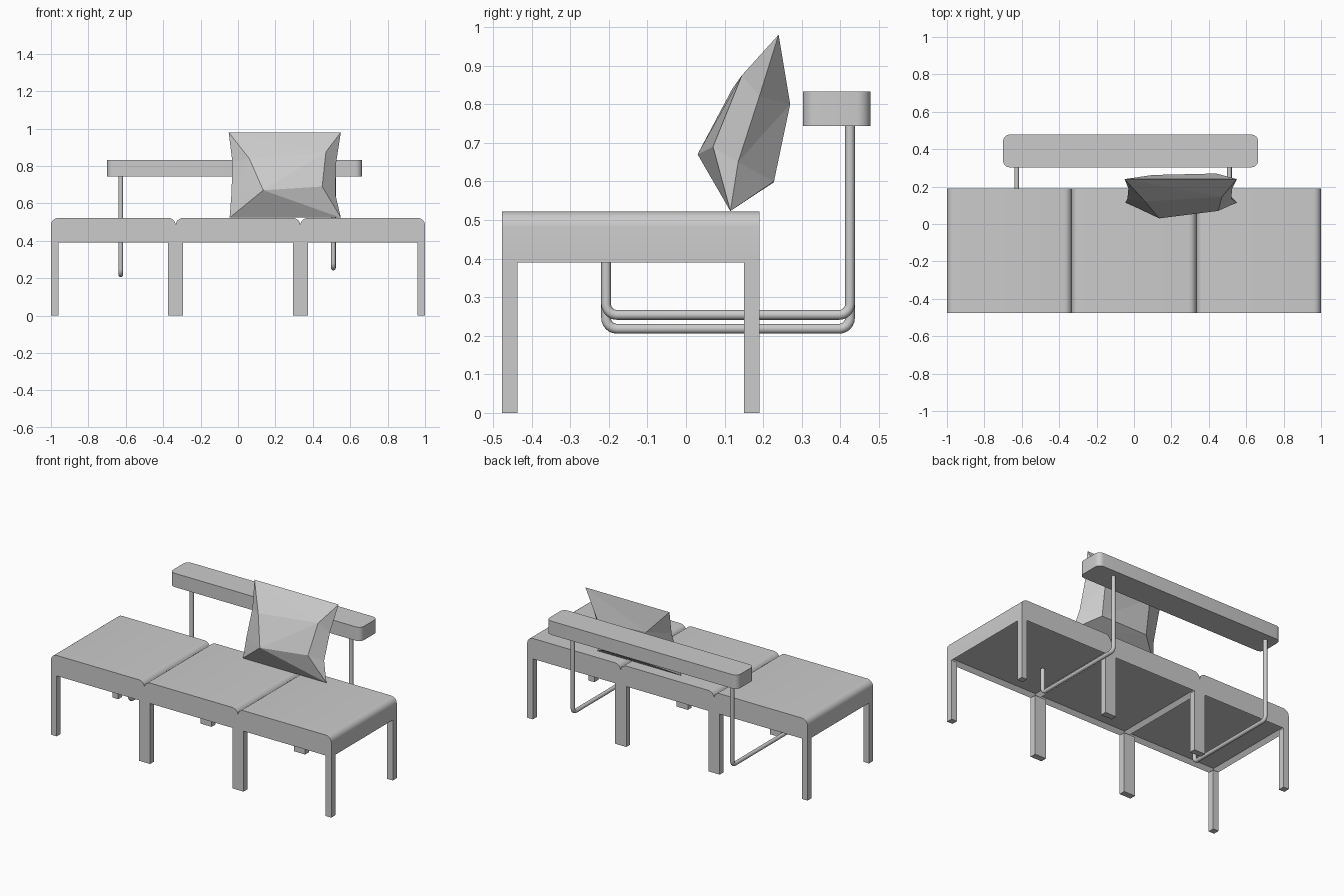
import bpy, bmesh, math
from mathutils import Vector

cube = bpy.data.objects.get("Cube")
if cube:
    bpy.data.objects.remove(cube, do_unlink=True)

grey = bpy.data.materials.new("plain grey")
grey.use_nodes = True
grey.diffuse_color = (0.6, 0.6, 0.6, 1)
grey.node_tree.nodes["Principled BSDF"].inputs["Base Color"].default_value = (0.6, 0.6, 0.6, 1)

FRONT, BACK = -0.477, 0.19
SEAT_LOW, SEAT_TOP = 0.39, 0.522
THICK = 0.04


def finish(name, bm, smooth=False):
    bmesh.ops.recalc_face_normals(bm, faces=bm.faces)
    mesh = bpy.data.meshes.new(name)
    bm.to_mesh(mesh)
    bm.free()
    obj = bpy.data.objects.new(name, mesh)
    bpy.context.collection.objects.link(obj)
    mesh.materials.append(grey)
    if smooth:
        bpy.ops.object.select_all(action='DESELECT')
        obj.select_set(True)
        bpy.context.view_layer.objects.active = obj
        bpy.ops.object.shade_smooth_by_angle(angle=math.radians(35))
    return obj


def box(x0, x1, y0, y1, z0, z1):
    bm = bmesh.new()
    bmesh.ops.create_cube(bm, size=1)
    for v in bm.verts:
        v.co = ((x0 + x1) / 2 + v.co.x * (x1 - x0),
                (y0 + y1) / 2 + v.co.y * (y1 - y0),
                (z0 + z1) / 2 + v.co.z * (z1 - z0))
    return bm


def round_edges(bm, test, radius):
    edges = [e for e in bm.edges if test(e)]
    bmesh.ops.bevel(bm, geom=edges, offset=radius, segments=6, profile=0.5, affect='EDGES')


def runs_along(edge, axis):
    d = edge.verts[0].co - edge.verts[1].co
    return abs(d[axis]) > 0.99 * d.length


# Three seat cushions, rounded on their side edges, recessed underneath
for i, side in enumerate(("right", "middle", "left")):
    x0 = -1 + i * 2 / 3
    bm = box(x0, x0 + 2 / 3, FRONT, BACK, SEAT_LOW, SEAT_TOP)
    round_edges(bm, lambda e: runs_along(e, 1) and e.verts[0].co.z > 0.5, THICK)
    bm.normal_update()
    bottom = [f for f in bm.faces if f.normal.z < -0.9]
    bmesh.ops.inset_region(bm, faces=bottom, thickness=0.03)
    bmesh.ops.translate(bm, verts=bottom[0].verts, vec=(0, 0, 0.025))
    finish(side + "_seat", bm, True)

# Legs, single at the ends and double width under the seams
for x, half in ((-0.98, 0.02), (-1 / 3, 0.04), (1 / 3, 0.04), (0.98, 0.02)):
    for name, y in (("front_leg", FRONT), ("back_leg", BACK - THICK)):
        finish(name, box(x - half, x + half, y, y + THICK, 0, SEAT_LOW))

# Backrest bar with rounded corners
bm = box(-0.70, 0.663, 0.303, 0.478, 0.744, 0.833)
round_edges(bm, lambda e: runs_along(e, 2), 0.035)
finish("backrest", bm, True)


# Bent tube supports running under the seat
def support(name, x, z, radius=0.0127, bend=0.028, steps=6, sides=12):
    path = [Vector((x, -0.207, 0.41))]
    for y, start in ((-0.207 + bend, math.pi), (0.425 - bend, 1.5 * math.pi)):
        for k in range(steps + 1):
            a = start + k * math.pi / 2 / steps
            path.append(Vector((x, y + bend * math.cos(a), z + bend + bend * math.sin(a))))
    path.append(Vector((x, 0.425, 0.746)))
    bm = bmesh.new()
    rings = []
    for k, p in enumerate(path):
        t = (path[min(k + 1, len(path) - 1)] - path[max(k - 1, 0)]).normalized()
        if k in (0, len(path) - 1):
            t = Vector((0, 0, -1 if k == 0 else 1))
        across = Vector((1, 0, 0))
        up = t.cross(across)
        angles = [2 * math.pi * s / sides for s in range(sides)]
        rings.append([bm.verts.new(p + radius * (across * math.cos(a) + up * math.sin(a)))
                      for a in angles])
    for r, q in zip(rings, rings[1:]):
        for s in range(sides):
            n = (s + 1) % sides
            bm.faces.new((r[s], r[n], q[n], q[s]))
    bm.faces.new(rings[0])
    bm.faces.new(rings[-1])
    finish(name, bm, True)


support("right_support", -0.627, 0.218)
support("left_support", 0.51, 0.254)

# Faceted cushion: pinched rim with a raised panel on each side
points = {
    "TL": (-0.05, 0.24, 0.98), "TR": (0.55, 0.24, 0.98),
    "BL": (-0.045, 0.115, 0.523), "BR": (0.55, 0.115, 0.523),
    "LU": (-0.03, 0.19, 0.82), "LD": (-0.035, 0.135, 0.65),
    "RU": (0.525, 0.19, 0.82), "RD": (0.52, 0.135, 0.65),
    "F1": (0.135, 0.03, 0.67), "F2": (0.45, 0.07, 0.69),
    "F3": (0.47, 0.145, 0.875), "F4": (0.06, 0.12, 0.84),
    "B1": (0.10, 0.228, 0.598), "B2": (0.43, 0.228, 0.60),
    "B3": (0.44, 0.27, 0.80), "B4": (0.10, 0.262, 0.82),
}
bm = bmesh.new()
vert = {k: bm.verts.new(co) for k, co in points.items()}
for s in "FB":
    for face in ("1 2 3 4", "TL 4 3 TR", "BL BR 2 1", "TL LU 4", "LU LD 1 4",
                 "LD BL 1", "TR 3 RU", "RU 3 2 RD", "RD 2 BR"):
        bm.faces.new([vert[s + n if n.isdigit() else n] for n in face.split()])
bmesh.ops.triangulate(bm, faces=bm.faces)
finish("cushion", bm)
